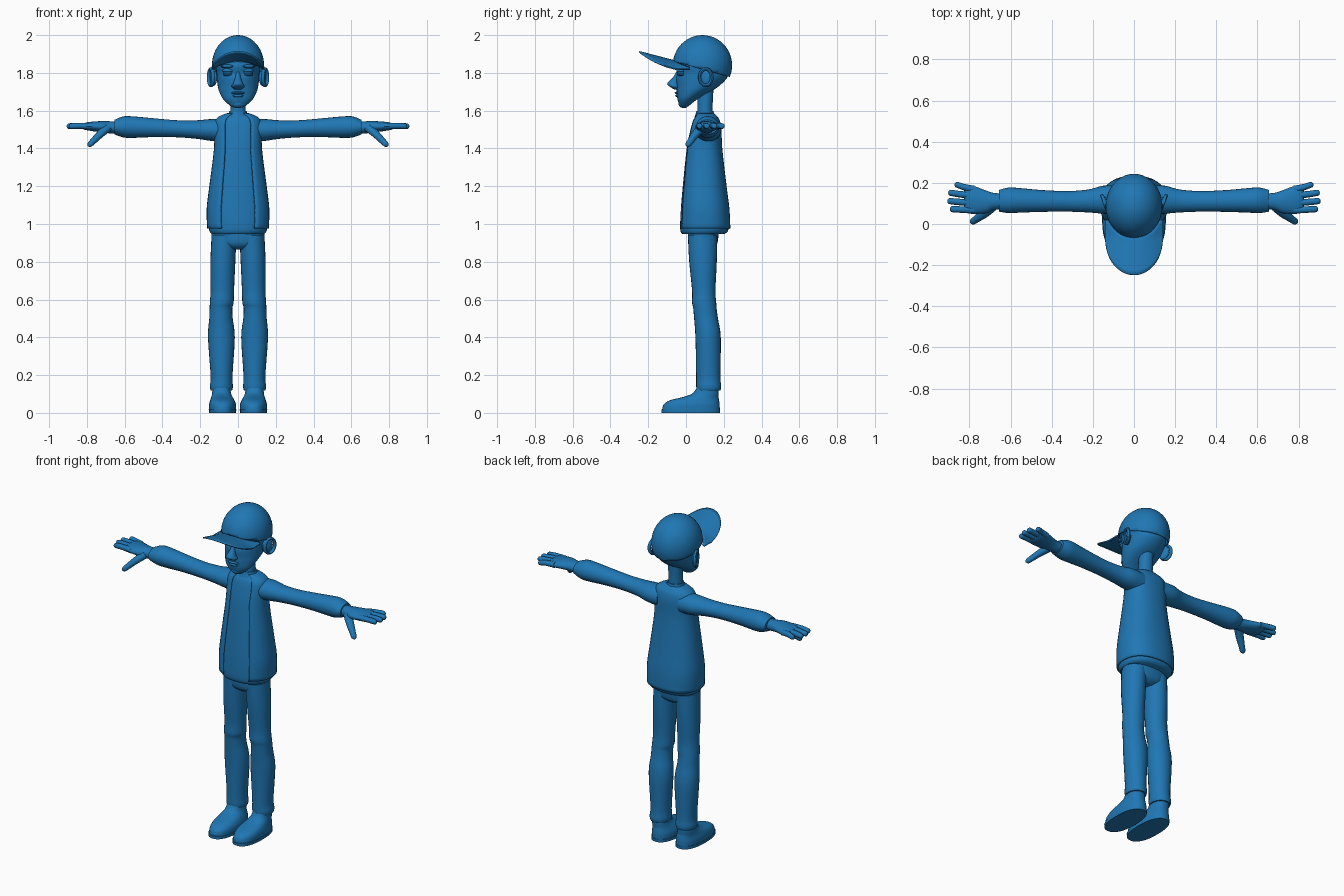
import bpy, bmesh, math
from mathutils import Vector, Matrix

if "Cube" in bpy.data.objects:
    bpy.data.objects.remove(bpy.data.objects["Cube"])

blue = bpy.data.materials.new("plain_blue")
blue.use_nodes = True
blue.diffuse_color = (0.014, 0.184, 0.456, 1)
blue.node_tree.nodes["Principled BSDF"].inputs["Base Color"].default_value = blue.diffuse_color
parts = []


def finish(name, bm, mirror=False, thick=0):
    """Turn a bmesh into a named object, mirrored or thickened if asked."""
    bmesh.ops.recalc_face_normals(bm, faces=bm.faces)
    mesh = bpy.data.meshes.new(name)
    bm.to_mesh(mesh)
    bm.free()
    mesh.materials.append(blue)
    ob = bpy.data.objects.new(name, mesh)
    bpy.context.collection.objects.link(ob)
    if thick:
        mod = ob.modifiers.new("thickness", "SOLIDIFY")
        mod.thickness, mod.offset = thick, -1
    if mirror:
        ob.modifiers.new("mirror", "MIRROR")
    parts.append(ob)
    return ob


def smooth_rows(rows, steps):
    """Catmull-Rom interpolation through the section rows."""
    out = []
    for i in range(len(rows) - 1):
        p0, p1, p2 = rows[max(i - 1, 0)], rows[i], rows[i + 1]
        p3 = rows[min(i + 2, len(rows) - 1)]
        for s in range(steps):
            t = s / steps
            out.append([b + t * (c - a) / 2 + t * t * (a - 2.5 * b + 2 * c - d / 2)
                        + t ** 3 * (1.5 * (b - c) + (d - a) / 2)
                        for a, b, c, d in zip(p0, p1, p2, p3)])
    return out + [list(rows[-1])]


def loft(name, rows, axis=(0, 0, 1), n=24, power=1.0, mirror=False, skip=(), thick=0, steps=4):
    """Skin oval sections (x, y, z, radius_a, radius_b) set square to axis."""
    d = Vector(axis).normalized()
    a = Vector((1, 0, 0)) if abs(d.z) > 0.99 else d.cross(Vector((0, 0, 1))).normalized()
    b = Vector((0, 1, 0)) if abs(d.z) > 0.99 else a.cross(d)
    bm = bmesh.new()
    rings = []
    for x, y, z, ra, rb in smooth_rows(rows, steps):
        ring = []
        for k in range(n):
            c, s = math.cos(math.tau * k / n), math.sin(math.tau * k / n)
            c, s = (math.copysign(abs(v) ** power, v) for v in (c, s))
            ring.append(bm.verts.new(Vector((x, y, z)) + a * c * ra + b * s * rb))
        rings.append(ring)
    for r0, r1 in zip(rings, rings[1:]):
        for k in range(n):
            if k not in skip:
                j = (k + 1) % n
                bm.faces.new((r0[k], r0[j], r1[j], r1[k]))
    if not thick:
        bm.faces.new(rings[0])
        bm.faces.new(rings[-1])
    return finish(name, bm, mirror, thick)


def spans(rows, inset=0):
    """Convert (z, front y, back y, half width) to loft rows."""
    return [(0, (f + k) / 2, z, w - inset, (k - f) / 2 - inset) for z, f, k, w in rows]


def ball(name, loc, size, tilt=0, mirror=False):
    bm = bmesh.new()
    m = Matrix.Translation(loc) @ Matrix.Rotation(tilt, 4, "Z") @ Matrix.Diagonal((*size, 1))
    bmesh.ops.create_uvsphere(bm, u_segments=24, v_segments=14, radius=1, matrix=m)
    return finish(name, bm, mirror)


# Head, with the crown hidden inside the cap
loft("head", spans([
    (1.615, -.02, .0, .015), (1.625, -.033, .015, .04), (1.66, -.045, .06, .078),
    (1.70, -.049, .13, .099), (1.73, -.05, .175, .107), (1.77, -.053, .215, .112),
    (1.80, -.048, .225, .114), (1.84, -.055, .23, .118), (1.90, -.03, .2, .1)]), n=32)
loft("neck", [(0, .1, 1.53, .048, .045), (0, .1, 1.60, .041, .04), (0, .105, 1.74, .042, .042)])

# Face
loft("nose", [(0, -.042, 1.805, .01, .01), (0, -.05, 1.775, .015, .02),
              (0, -.066, 1.745, .026, .033), (0, -.06, 1.728, .035, .028),
              (0, -.048, 1.713, .018, .014)], n=16)
ball("eye", (.05, -.022, 1.803), (.028, .026, .02), mirror=True)
ball("upper_eyelid", (.05, -.024, 1.812), (.033, .027, .013), mirror=True)
ball("lower_eyelid", (.05, -.02, 1.791), (.03, .025, .009), mirror=True)
ball("brow", (.053, -.03, 1.835), (.04, .025, .01), tilt=.25, mirror=True)
ball("upper_lip", (0, -.04, 1.694), (.036, .02, .008))
ball("lower_lip", (0, -.038, 1.679), (.03, .019, .009))
ball("chin", (0, -.018, 1.637), (.034, .022, .022))

# Ears: flattened bowl with a raised rim
ball("ear_bowl", (.13, .1, 1.775), (.015, .035, .044), tilt=-.4, mirror=True)
bm = bmesh.new()
rim = [[bm.verts.new((.143 + .012 * math.sin(u) + .01 * math.cos(v),
                      .105 + (.032 + .009 * math.sin(v)) * math.sin(u),
                      1.777 + (.044 + .009 * math.sin(v)) * math.cos(u)))
        for v in (math.tau * j / 8 for j in range(8))]
       for u in (math.tau * i / 24 for i in range(24))]
for i in range(24):
    for j in range(8):
        bm.faces.new((rim[i][j], rim[i - 1][j], rim[i - 1][j - 1], rim[i][j - 1]))
finish("ear_rim", bm, mirror=True)

# Cap dome cut by a tilted plane
bm = bmesh.new()
bmesh.ops.create_uvsphere(bm, u_segments=40, v_segments=24, radius=1,
                          matrix=Matrix.Translation((0, .087, 1.84)) @ Matrix.Diagonal((.138, .157, .16, 1)))
bmesh.ops.bisect_plane(bm, geom=bm.verts[:] + bm.edges[:] + bm.faces[:], dist=1e-5,
                       plane_co=(0, -.06, 1.86), plane_no=(0, -.28, -1), clear_outer=True)
finish("cap_dome", bm, thick=.008)

# Cap brim: arched sheet that rises towards its tip
bm = bmesh.new()
grid = []
for i in range(25):
    t = (i / 12 - 1) * 1.5
    x = .142 * math.sin(t)
    inner = min(.09 - .15 * math.sqrt(1 - (x / .145) ** 2), .02)
    outer = -.03 - .217 * math.cos(t) ** .75
    row = []
    for j in range(9):
        y = inner + (outer - inner) * j / 8
        row.append(bm.verts.new((x, y, 1.867 + .26 * max(0, -.06 - y) - 2.2 * x * x)))
    grid.append(row)
for r0, r1 in zip(grid, grid[1:]):
    for j in range(8):
        bm.faces.new((r0[j], r1[j], r1[j + 1], r0[j + 1]))
finish("cap_brim", bm, thick=.008)

# Open jacket over a shirt
torso = [(.975, -.04, .235, .163), (1.08, -.036, .23, .166), (1.2, -.026, .215, .152),
         (1.4, -.005, .192, .127), (1.5, .015, .188, .128), (1.55, .03, .178, .12),
         (1.575, .048, .16, .09), (1.587, .055, .145, .055)]
loft("jacket", spans(torso), n=36, power=.86, skip=range(24, 30), thick=.01)
loft("shirt", spans([(.948, -.03, .215, .15)] + torso, inset=.009), n=36, power=.86)
loft("shirt_collar", [(0, .1, 1.565, .06, .055), (0, .1, 1.585, .05, .048), (0, .1, 1.598, .046, .045)])

# Sleeves
X = (1, 0, 0)
loft("sleeve", [(.07, .115, 1.495, .07, .062), (.15, .118, 1.498, .068, .057),
                (.22, .112, 1.5, .056, .049), (.32, .11, 1.504, .05, .045),
                (.45, .112, 1.51, .053, .05), (.56, .115, 1.513, .06, .057),
                (.61, .115, 1.514, .062, .055), (.655, .113, 1.513, .053, .038)],
     X, mirror=True)

# Hands
loft("palm", [(.62, .11, 1.51, .038, .032), (.68, .11, 1.512, .041, .032),
              (.72, .108, 1.515, .055, .03), (.78, .117, 1.517, .068, .024),
              (.815, .12, 1.517, .064, .017), (.825, .12, 1.517, .05, .008)],
     X, n=20, mirror=True)
for name, y0, y1, tip in (("index", .068, .072, .895), ("middle", .102, .111, .907),
                          ("ring", .137, .151, .903), ("little", .168, .19, .872)):
    mid = (.78 + tip) / 2
    loft(name + "_finger", [(.775, y0, 1.517, .018, .017), (mid, (y0 + y1) / 2, 1.52, .016, .016),
                            (tip - .014, y1, 1.518, .015, .015), (tip - .003, y1, 1.517, .01, .01),
                            (tip, y1, 1.517, .002, .002)], X, n=12, mirror=True)
loft("thumb", [(.69, .085, 1.51, .026, .024), (.73, .05, 1.475, .023, .02),
               (.765, .025, 1.44, .018, .017), (.785, .01, 1.42, .015, .014),
               (.793, .005, 1.412, .003, .003)], (.6, -.5, -.6), n=14, mirror=True)

# Trousers
loft("trouser_seat", [(0, .09, .865, .04, .045), (0, .09, .885, .115, .07),
                      (0, .09, .92, .14, .08), (0, .095, 1.02, .138, .085)], n=32, power=.9)
loft("trouser_leg", [(.088, .12, .118, .056, .062), (.088, .12, .14, .061, .066),
                     (.087, .118, .2, .058, .064), (.088, .117, .4, .071, .067),
                     (.09, .106, .5, .062, .063), (.09, .1, .555, .06, .062),
                     (.086, .096, .585, .063, .064), (.083, .094, .65, .062, .062),
                     (.08, .09, .8, .066, .073), (.074, .088, .94, .066, .078)], mirror=True)
loft("ankle", [(.088, .115, .07, .042, .045), (.088, .115, .2, .04, .042)], mirror=True)

# Shoes
loft("shoe_sole", [(.082, .025, 0, .072, .155), (.082, .025, .018, .073, .156)],
     n=32, power=.85, mirror=True, steps=1)
loft("shoe_upper", [(.082, .026, .015, .071, .153), (.082, .03, .045, .071, .148),
                    (.083, .045, .067, .064, .13), (.085, .08, .085, .056, .092),
                    (.087, .105, .105, .05, .068), (.088, .115, .14, .047, .056)],
     n=32, power=.88, mirror=True)

# Smooth shading with sharp edges kept
bpy.ops.object.select_all(action="DESELECT")
for ob in parts:
    ob.select_set(True)
bpy.context.view_layer.objects.active = parts[0]
bpy.ops.object.shade_smooth_by_angle(angle=math.radians(45))
